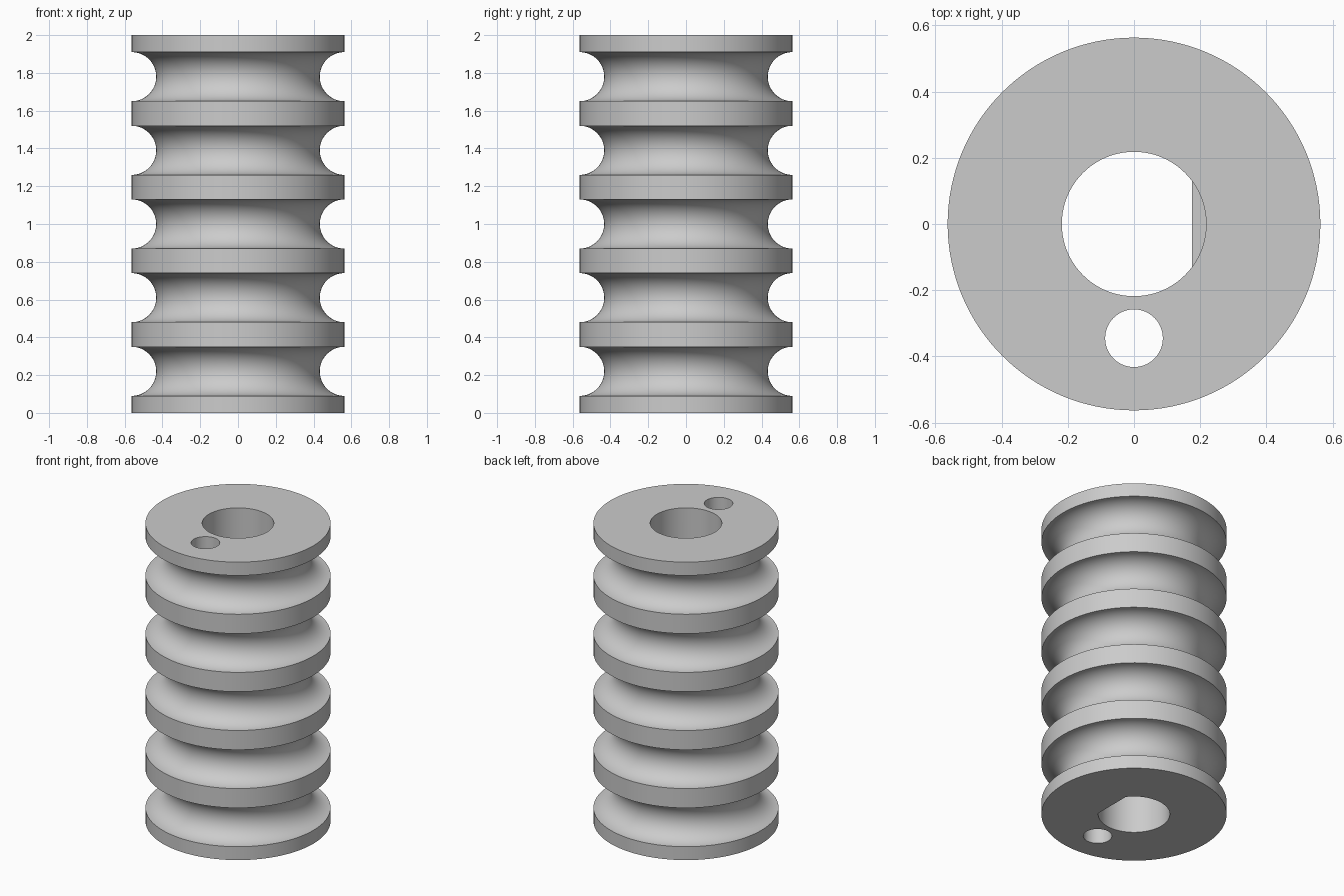
import bpy, bmesh, math

OUTER, HEIGHT = 0.563, 2.0
GROOVE, PITCH, GROOVES = 0.13, 0.39, 5
BORE, FLAT_X, FLAT_TOP = 0.218, 0.175, 1.0
SEGMENTS = 128

if "Cube" in bpy.data.objects:
    bpy.data.objects.remove(bpy.data.objects["Cube"])

grey = bpy.data.materials.new("plain grey")
grey.use_nodes = True
colour = (0.6, 0.6, 0.6, 1)
grey.diffuse_color = colour
grey.node_tree.nodes["Principled BSDF"].inputs["Base Color"].default_value = colour


def add_object(name, bm):
    bmesh.ops.recalc_face_normals(bm, faces=bm.faces)
    mesh = bpy.data.meshes.new(name)
    bm.to_mesh(mesh)
    bm.free()
    mesh.materials.append(grey)
    obj = bpy.data.objects.new(name, mesh)
    bpy.context.collection.objects.link(obj)
    return obj


def arc(radius, start=0.0, end=2 * math.pi, y=0.0, closed=True):
    """Points on an arc; a closed arc leaves out its last point."""
    steps = SEGMENTS
    count = steps if closed else steps + 1
    angles = [start + (end - start) * i / steps for i in range(count)]
    return [(radius * math.cos(a), y + radius * math.sin(a)) for a in angles]


def prism(name, outline, bottom, top):
    bm = bmesh.new()
    face = bm.faces.new([bm.verts.new((x, y, bottom)) for x, y in outline])
    result = bmesh.ops.extrude_face_region(bm, geom=[face], use_keep_orig=True)
    verts = [v for v in result["geom"] if isinstance(v, bmesh.types.BMVert)]
    bmesh.ops.translate(bm, verts=verts, vec=(0, 0, top - bottom))
    obj = add_object(name, bm)
    obj.hide_render = True
    return obj


# Side profile: straight lands between round grooves
profile = [(OUTER, 0)]
for i in range(GROOVES):
    centre = HEIGHT / 2 + (i - (GROOVES - 1) / 2) * PITCH
    for k in range(33):
        t = math.pi * (k / 32 - 0.5)
        profile.append((OUTER - GROOVE * math.cos(t), centre + GROOVE * math.sin(t)))
profile.append((OUTER, HEIGHT))

# Turn the profile into the drum and cap both ends
bm = bmesh.new()
verts = [bm.verts.new((r, 0, z)) for r, z in profile]
edges = [bm.edges.new(pair) for pair in zip(verts, verts[1:])]
bmesh.ops.spin(bm, geom=verts + edges, cent=(0, 0, 0), axis=(0, 0, 1),
               angle=2 * math.pi, steps=SEGMENTS)
bmesh.ops.remove_doubles(bm, verts=bm.verts, dist=0.0001)
bmesh.ops.holes_fill(bm, edges=[e for e in bm.edges if e.is_boundary], sides=0)
drum = add_object("grooved_drum", bm)

# Shaft bore, round above and flat-sided below, and the small through hole
half = math.acos(FLAT_X / BORE)
cutters = [
    prism("round_bore_cutter", arc(BORE), FLAT_TOP, HEIGHT + 0.1),
    prism("flat_bore_cutter",
          arc(BORE, half, 2 * math.pi - half, closed=False), -0.1, FLAT_TOP + 0.1),
    prism("small_hole_cutter", arc(0.087, y=-0.345), -0.1, HEIGHT + 0.1),
]
bpy.ops.object.select_all(action="DESELECT")
drum.select_set(True)
bpy.context.view_layer.objects.active = drum
for cutter in cutters:
    mod = drum.modifiers.new(cutter.name, "BOOLEAN")
    mod.operation = "DIFFERENCE"
    mod.solver = "EXACT"
    mod.object = cutter
    bpy.ops.object.modifier_apply(modifier=mod.name)
    bpy.data.objects.remove(cutter)

bpy.ops.object.shade_smooth_by_angle(angle=math.radians(30))
